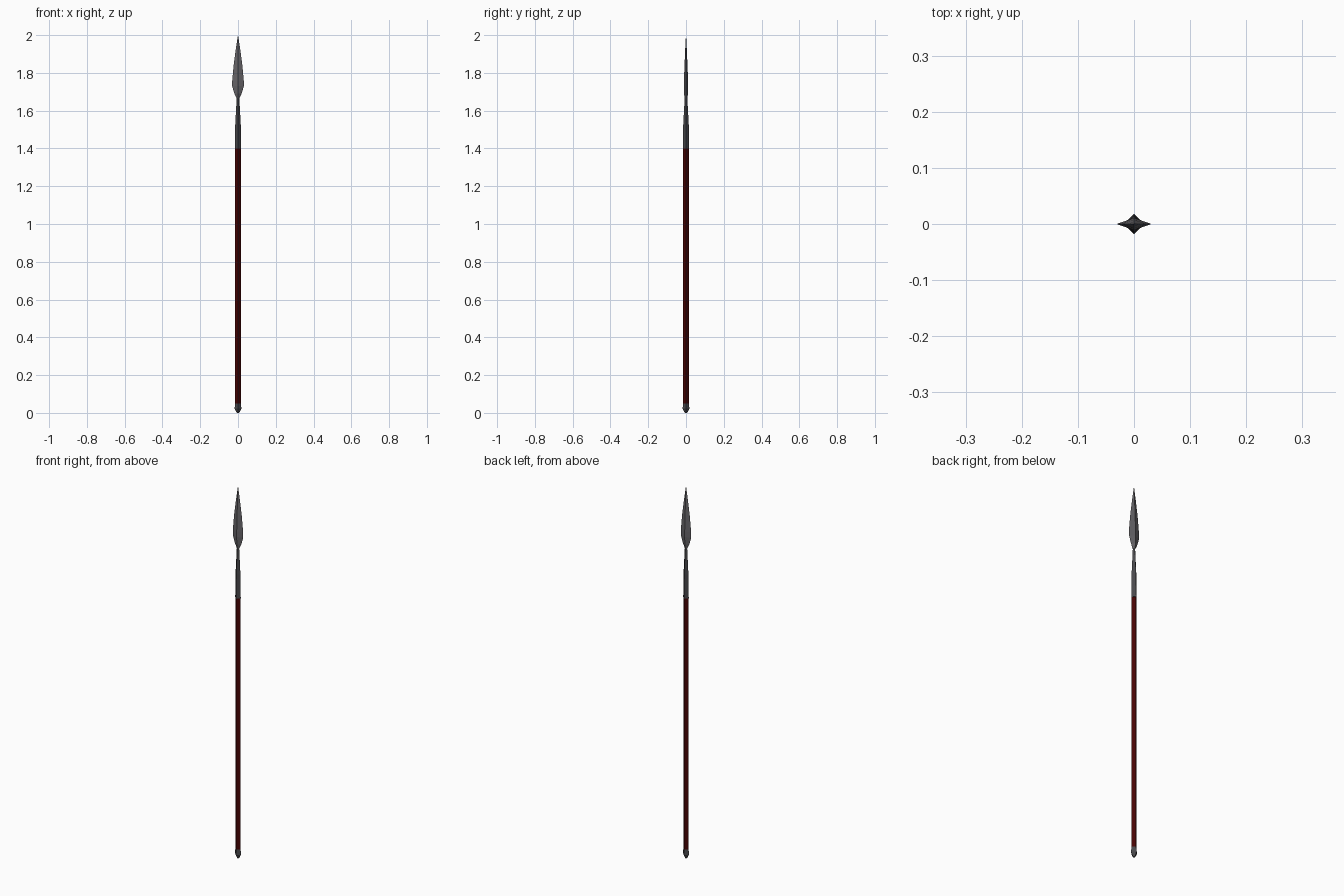
import bpy, bmesh, math

if "Cube" in bpy.data.objects:
    bpy.data.objects.remove(bpy.data.objects["Cube"])

def mat(name, c):
    m = bpy.data.materials.new(name)
    m.diffuse_color = (*c, 1)
    m.use_nodes = True
    m.node_tree.nodes["Principled BSDF"].inputs["Base Color"].default_value = m.diffuse_color
    return m

iron = mat("dark iron", (0.068, 0.067, 0.073))
steel = mat("steel", (0.13, 0.125, 0.135))
wood = mat("red wood", (0.065, 0.001, 0.001))

def loft(name, rings, material, sides=4):
    """Stack flat-shaded rings given as (z, half width x, half depth y)."""
    bm = bmesh.new()
    loops = []
    for z, rx, ry in rings:
        loops.append([bm.verts.new((rx * math.cos(2 * math.pi * i / sides),
                                    ry * math.sin(2 * math.pi * i / sides), z))
                      for i in range(sides)])
    for a, b in zip(loops, loops[1:]):
        for i in range(sides):
            j = (i + 1) % sides
            bm.faces.new((a[i], a[j], b[j], b[i]))
    bm.faces.new(loops[0][::-1])
    bm.faces.new(loops[-1])
    bmesh.ops.remove_doubles(bm, verts=bm.verts, dist=1e-5)
    bmesh.ops.recalc_face_normals(bm, faces=bm.faces)
    me = bpy.data.meshes.new(name)
    bm.to_mesh(me)
    bm.free()
    me.materials.append(material)
    ob = bpy.data.objects.new(name, me)
    bpy.context.collection.objects.link(ob)

# Butt cap, shaft, socket and leaf-shaped blade
loft("butt_cap", [(0, 0.006, 0.006), (0.022, 0.018, 0.018), (0.05, 0.0155, 0.0155)], iron)
loft("shaft", [(0.045, 0.0152, 0.0152), (1.405, 0.0152, 0.0152)], wood)
loft("socket", [(1.4, 0.0165, 0.0165), (1.53, 0.0145, 0.0145),
                (1.63, 0.009, 0.009), (1.67, 0.007, 0.008)], iron)
loft("blade", [(1.665, 0.007, 0.008), (1.69, 0.019, 0.010), (1.73, 0.031, 0.011),
               (1.76, 0.0305, 0.011), (1.85, 0.022, 0.0075), (1.93, 0.011, 0.004),
               (2.0, 0.0004, 0.0004)], steel)
